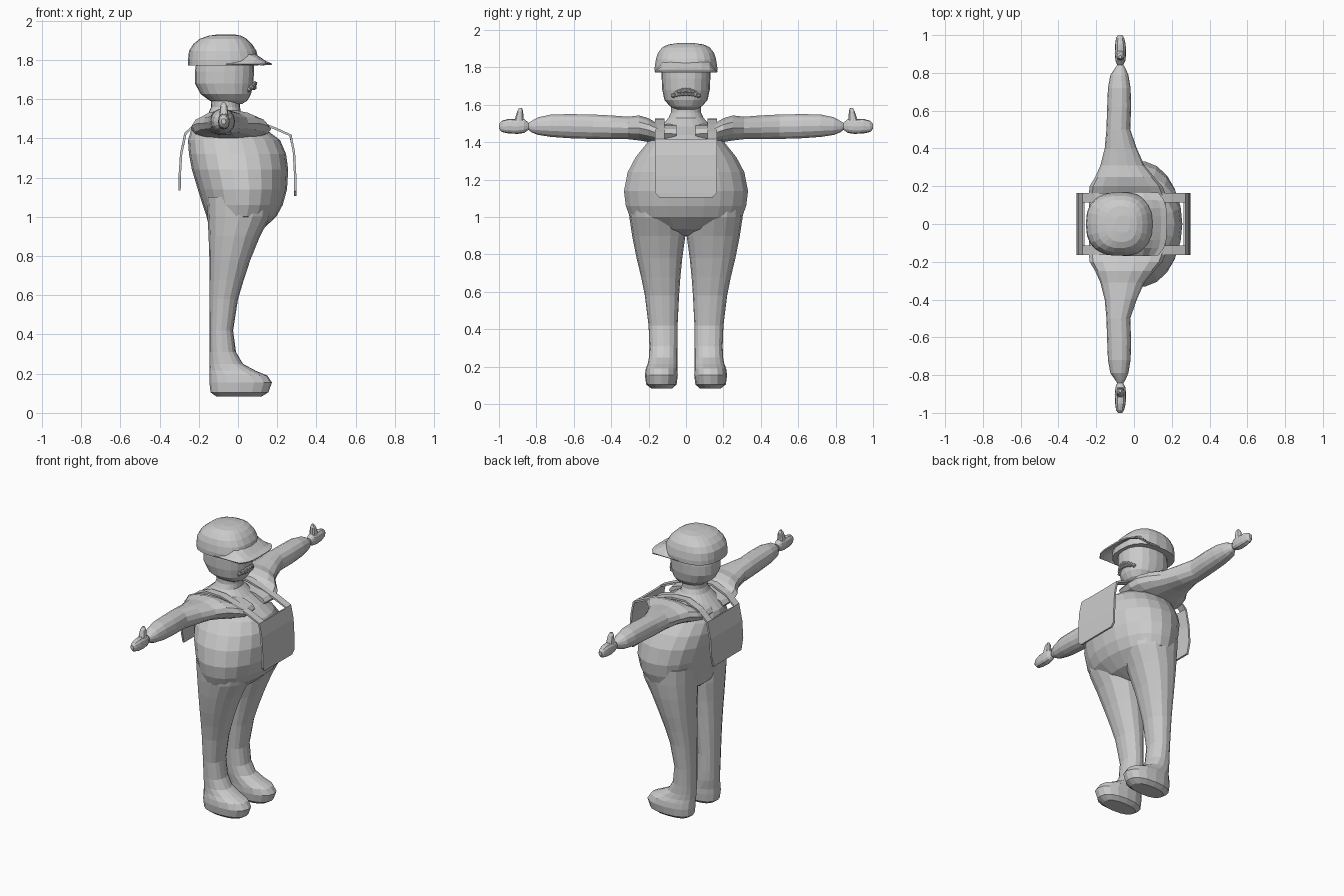
import bpy, bmesh, math

grey = bpy.data.materials.new("light grey")
grey.diffuse_color = (0.6, 0.6, 0.6, 1)


def make_object(name, verts, faces):
    mesh = bpy.data.meshes.new(name)
    mesh.from_pydata(verts, [], faces)
    bm = bmesh.new()
    bm.from_mesh(mesh)
    bmesh.ops.recalc_face_normals(bm, faces=bm.faces)
    bm.to_mesh(mesh)
    bm.free()
    mesh.materials.append(grey)
    obj = bpy.data.objects.new(name, mesh)
    bpy.context.collection.objects.link(obj)
    return obj


def loft(name, rings, axis="z", sides=18, power=2.3, mirror=False):
    """Skin rounded sections (position, a0, a1, b0, b1); a is x, b is y (axis z) or z (axis y)."""
    verts, faces = [], []
    for pos, a0, a1, b0, b1 in rings:
        for i in range(sides):
            t = 2 * math.pi * i / sides
            c, s = math.cos(t), math.sin(t)
            a = (a0 + a1) / 2 + (a1 - a0) / 2 * math.copysign(abs(c) ** (2 / power), c)
            b = (b0 + b1) / 2 + (b1 - b0) / 2 * math.copysign(abs(s) ** (2 / power), s)
            verts.append((a, b, pos) if axis == "z" else (a, pos, b))
    for r in range(len(rings) - 1):
        for i in range(sides):
            j = (i + 1) % sides
            faces.append((r * sides + i, r * sides + j, (r + 1) * sides + j, (r + 1) * sides + i))
    faces.append(tuple(range(sides)))
    faces.append(tuple(range((len(rings) - 1) * sides, len(rings) * sides)))
    obj = make_object(name, verts, faces)
    if mirror:
        obj.modifiers.new("Mirror", "MIRROR").use_axis = (False, True, False)
    return obj


def sym(rings):
    return [(z, x0, x1, -w, w) for z, x0, x1, w in rings]


# Torso: round belly tapering into the neck
loft("torso", sym([
    (0.90, -0.10, 0.04, 0.05), (0.935, -0.145, 0.125, 0.20), (1.0, -0.16, 0.195, 0.303),
    (1.06, -0.18, 0.228, 0.325), (1.14, -0.205, 0.25, 0.335), (1.24, -0.235, 0.256, 0.315),
    (1.32, -0.25, 0.245, 0.272), (1.39, -0.255, 0.215, 0.215), (1.44, -0.24, 0.15, 0.18),
    (1.485, -0.195, 0.07, 0.135), (1.53, -0.15, 0.015, 0.095), (1.56, -0.137, 0.01, 0.08),
    (1.61, -0.14, 0.01, 0.08)]), sides=22, power=2.1)

# Legs with rounded feet pointing forward
loft("leg", [
    (0.083, -0.11, 0.12, 0.075, 0.185), (0.105, -0.14, 0.155, 0.05, 0.213),
    (0.155, -0.146, 0.173, 0.044, 0.22), (0.19, -0.146, 0.15, 0.045, 0.215),
    (0.215, -0.146, 0.09, 0.046, 0.205), (0.25, -0.146, 0.025, 0.046, 0.198),
    (0.31, -0.146, -0.01, 0.046, 0.196), (0.42, -0.146, -0.025, 0.045, 0.20),
    (0.58, -0.146, 0.0, 0.037, 0.22), (0.68, -0.146, 0.03, 0.03, 0.24),
    (0.78, -0.146, 0.063, 0.02, 0.264), (0.90, -0.15, 0.112, 0.003, 0.288),
    (1.0, -0.155, 0.165, 0.003, 0.303), (1.1, -0.16, 0.18, 0.01, 0.31)],
    sides=16, mirror=True)

# Arms spread sideways from broad shoulders
loft("arm", [
    (0.05, -0.235, 0.16, 1.39, 1.50), (0.15, -0.24, 0.17, 1.395, 1.50),
    (0.2, -0.235, 0.15, 1.40, 1.53), (0.25, -0.205, 0.105, 1.408, 1.545),
    (0.31, -0.178, 0.055, 1.415, 1.538), (0.4, -0.155, 0.015, 1.415, 1.545),
    (0.5, -0.146, -0.02, 1.416, 1.55), (0.62, -0.142, -0.015, 1.42, 1.552),
    (0.72, -0.138, -0.018, 1.427, 1.55), (0.79, -0.125, -0.03, 1.438, 1.535),
    (0.825, -0.10, -0.045, 1.452, 1.515), (0.845, -0.088, -0.058, 1.468, 1.502)],
    axis="y", sides=14, power=2.1, mirror=True)

# Mitten hands with upright thumbs
loft("hand", [
    (0.84, -0.088, -0.058, 1.468, 1.502), (0.865, -0.098, -0.045, 1.45, 1.525),
    (0.90, -0.102, -0.042, 1.445, 1.525), (0.95, -0.10, -0.044, 1.447, 1.525),
    (0.985, -0.095, -0.052, 1.455, 1.515), (1.0, -0.085, -0.062, 1.472, 1.50)],
    axis="y", sides=12, mirror=True)
loft("thumb", [
    (1.49, -0.098, -0.046, 0.86, 0.93), (1.53, -0.094, -0.05, 0.868, 0.915),
    (1.565, -0.09, -0.055, 0.87, 0.903), (1.582, -0.08, -0.066, 0.876, 0.893)],
    sides=10, mirror=True)

# Head with jutting chin
loft("head", sym([
    (1.575, -0.11, 0.02, 0.055), (1.592, -0.145, 0.048, 0.085), (1.625, -0.19, 0.066, 0.115),
    (1.68, -0.22, 0.078, 0.127), (1.74, -0.22, 0.082, 0.13), (1.80, -0.21, 0.082, 0.13)]),
    sides=20)

# Cap dome
loft("cap_dome", sym([
    (1.772, -0.255, 0.105, 0.168), (1.80, -0.255, 0.105, 0.169), (1.845, -0.25, 0.094, 0.162),
    (1.88, -0.228, 0.072, 0.15), (1.907, -0.195, 0.045, 0.128), (1.923, -0.15, 0.015, 0.095),
    (1.93, -0.10, -0.02, 0.045)]), sides=22, power=2.5)

# Cap brim: squarish visor sloping down to a thin front edge
verts, faces = [], []
steps, cols = [(-0.06, 1.80), (0.06, 1.845), (0.10, 1.818), (0.14, 1.79), (0.172, 1.777)], 9
for x, top in steps:
    for j in range(cols):
        v = -1 + 2 * j / (cols - 1)
        reach = x - max(0, x) * 0.25 * v ** 4
        verts.append((reach, 0.166 * v, 1.776 + (top - 1.776) * (1 - v ** 4)))
for j in range(cols):
    for k in range(len(steps) - 1):
        if j < cols - 1:
            a = k * cols + j
            faces.append((a, a + 1, a + cols + 1, a + cols))
brim = make_object("cap_brim", verts, faces)
thick = brim.modifiers.new("Solidify", "SOLIDIFY")
thick.thickness, thick.offset = 0.008, 0

# Vest: front bib and back panel joined by two shoulder straps
path = [(-0.298, 1.135), (-0.297, 1.21), (-0.29, 1.32), (-0.268, 1.425), (-0.20, 1.485),
        (-0.11, 1.522), (-0.01, 1.518), (0.09, 1.488), (0.19, 1.45), (0.268, 1.415),
        (0.285, 1.33), (0.291, 1.22), (0.292, 1.13), (0.291, 1.105)]
rows = [-0.165, -0.115, -0.085, 0, 0.085, 0.115, 0.165]
verts, faces = [], []
for i, (x, z) in enumerate(path):
    narrow = {0: 0.88, len(path) - 1: 0.86}.get(i, 1)
    verts += [(x, y * narrow, z) for y in rows]
n = len(rows)
for i in range(len(path) - 1):
    for j in range(n - 1):
        if 3 <= i <= 8 and 1 <= j <= 4:
            continue
        a = i * n + j
        faces.append((a, a + 1, a + n + 1, a + n))
vest = make_object("vest", verts, faces)
thick = vest.modifiers.new("Solidify", "SOLIDIFY")
thick.thickness, thick.offset = 0.012, 0

# Mouth: arched lip with a row of small rounded lumps
bm = bmesh.new()
for i in range(9):
    t = -1 + i / 4
    for drop, size in ((0, 0.014), (0.02, 0.011)):
        ball = bmesh.ops.create_icosphere(bm, subdivisions=1, radius=size)["verts"]
        spot = (0.086 - 0.03 * t * t, 0.066 * t, 1.678 - 0.028 * t * t - drop * (1 - t * t))
        bmesh.ops.scale(bm, vec=(1, 1.1, 1), verts=ball)
        bmesh.ops.translate(bm, vec=spot, verts=ball)
mesh = bpy.data.meshes.new("mouth")
bm.to_mesh(mesh)
bm.free()
mesh.materials.append(grey)
bpy.context.collection.objects.link(bpy.data.objects.new("mouth", mesh))
